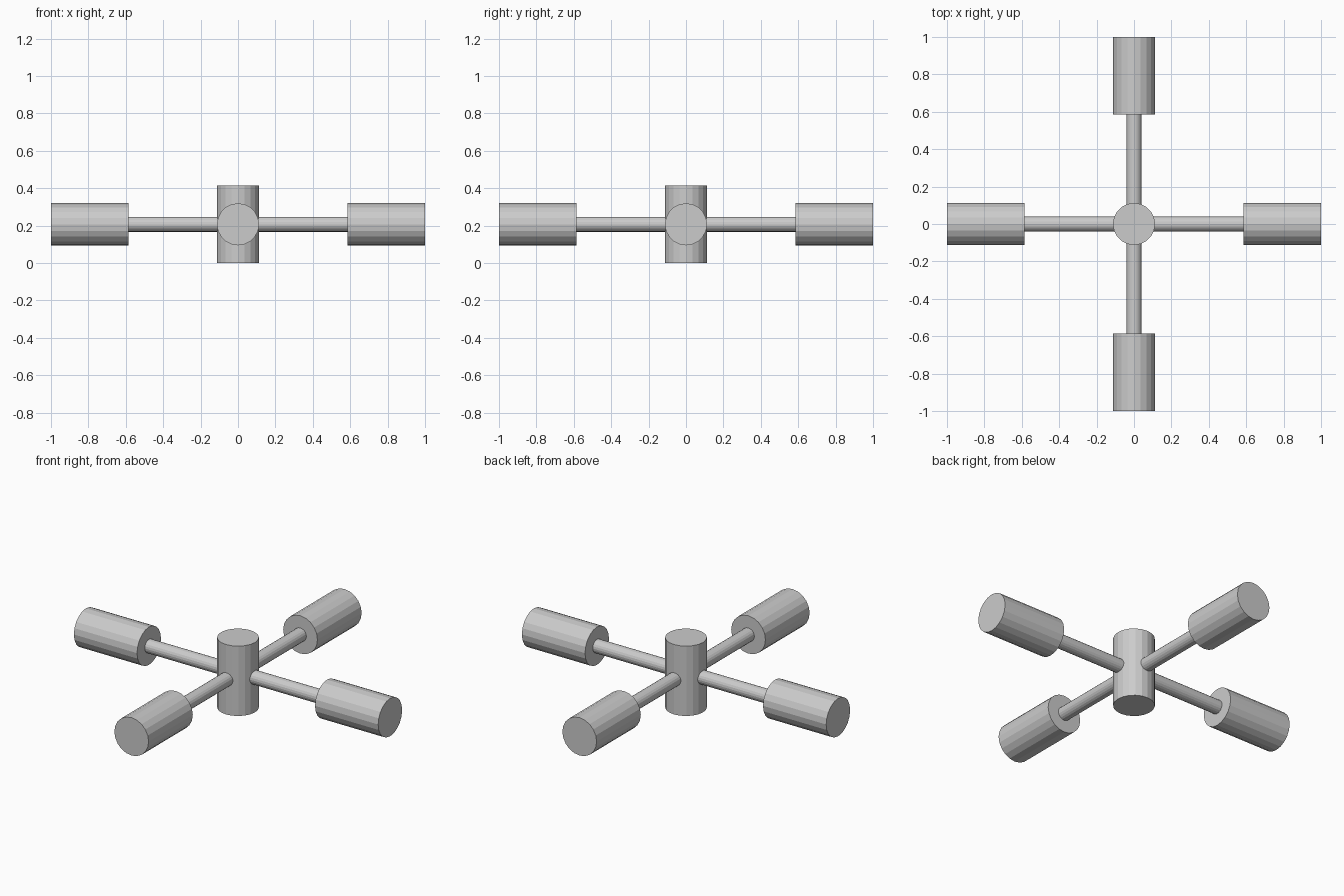
import bpy
from math import pi, cos, sin

if "Cube" in bpy.data.objects:
    bpy.data.objects.remove(bpy.data.objects["Cube"])

SIDES = 20
MID_Z = 0.2075        # height of the rod axes
R, LENGTH = 0.1125, 0.415
ROD_R = 0.04


def cylinder(name, radius, length, location, rotation=(0, 0, 0)):
    bpy.ops.mesh.primitive_cylinder_add(vertices=SIDES, radius=radius, depth=length,
                                        location=location, rotation=rotation)
    bpy.context.object.name = name


# Upright centre hub
cylinder("centre_hub", R, LENGTH, (0, 0, MID_Z))

# Four arms: thin rod plus outer drum
start, inner = 0.08, 1 - LENGTH
for i, side in enumerate(("right", "back", "left", "front")):
    a = i * pi / 2
    for part, radius, x0, x1 in (("rod", ROD_R, start, inner + 0.01),
                                 ("drum", R, inner, 1.0)):
        d = (x0 + x1) / 2
        cylinder(f"{side}_{part}", radius, x1 - x0,
                 (d * cos(a), d * sin(a), MID_Z), (0, pi / 2, a))
